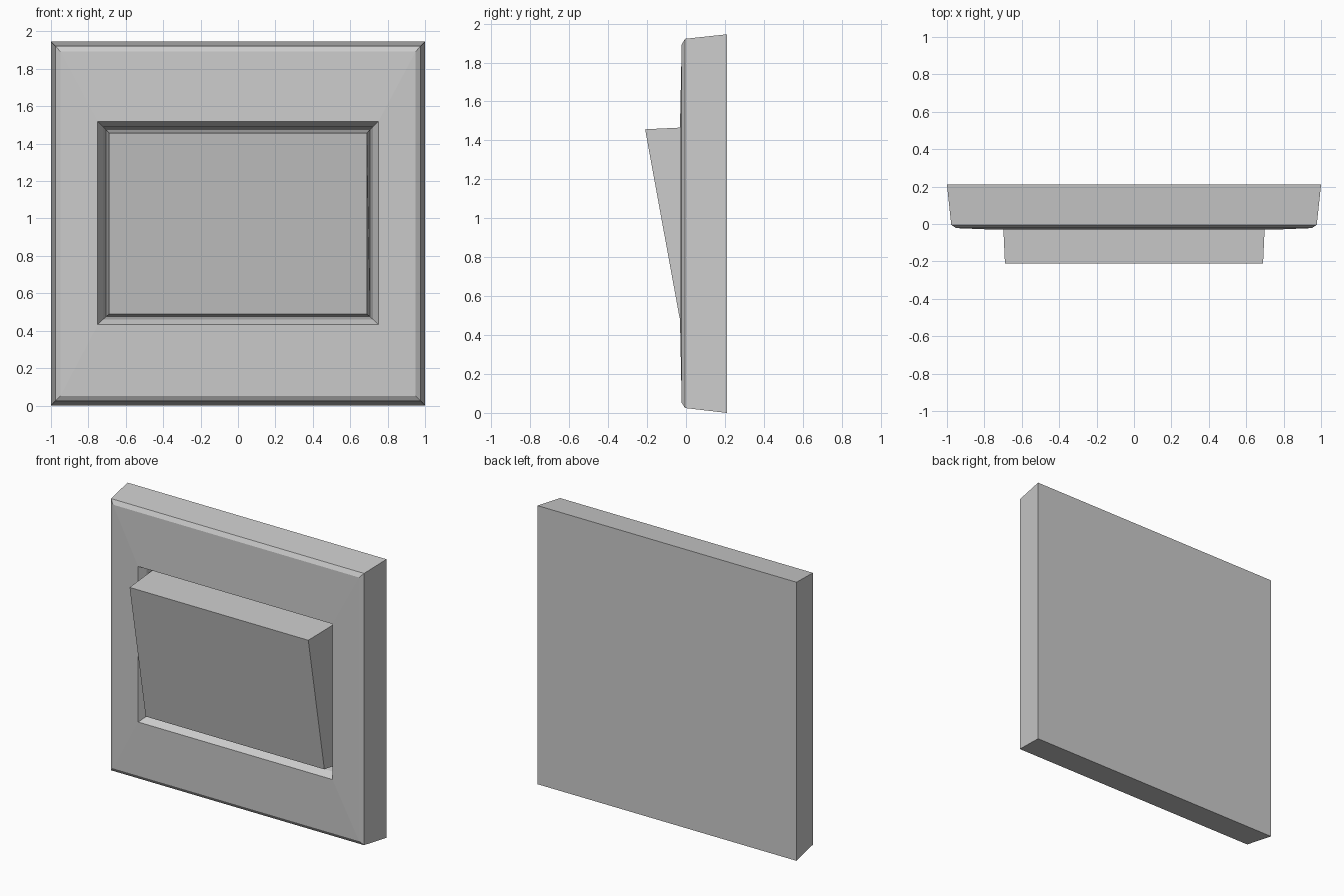
import bpy, bmesh

if "Cube" in bpy.data.objects:
    bpy.data.objects.remove(bpy.data.objects["Cube"])


def ring(x, z0, z1, y_bottom, y_top=None):
    """Rectangular loop facing front; top and bottom edges may differ in depth."""
    y_top = y_bottom if y_top is None else y_top
    return [(-x, y_bottom, z0), (x, y_bottom, z0), (x, y_top, z1), (-x, y_top, z1)]


def loft(name, rings):
    """Skin consecutive rectangular loops and cap both ends."""
    bm = bmesh.new()
    loops = [[bm.verts.new(p) for p in r] for r in rings]
    for a, b in zip(loops, loops[1:]):
        for i in range(4):
            j = (i + 1) % 4
            bm.faces.new((a[i], a[j], b[j], b[i]))
    bm.faces.new(loops[0][::-1])
    bm.faces.new(loops[-1])
    bmesh.ops.recalc_face_normals(bm, faces=bm.faces)
    mesh = bpy.data.meshes.new(name)
    bm.to_mesh(mesh)
    bm.free()
    obj = bpy.data.objects.new(name, mesh)
    bpy.context.collection.objects.link(obj)
    return obj


# Wall plate: back, drafted sides, chamfered rim, front face, recessed pocket
loft("wall_plate", [
    ring(1.0, 0.0, 1.945, 0.21),
    ring(0.977, 0.025, 1.922, -0.005),
    ring(0.95, 0.052, 1.893, -0.022),
    ring(0.75, 0.432, 1.518, -0.03),
    ring(0.722, 0.46, 1.49, 0.02),
    ring(0.705, 0.475, 1.475, 0.13),
])

# Rocker: tilted paddle with drafted sides, seated in the pocket
loft("rocker_switch", [
    ring(0.706, 0.474, 1.474, 0.14),
    ring(0.69, 0.488, 1.457, -0.033, -0.21),
])
